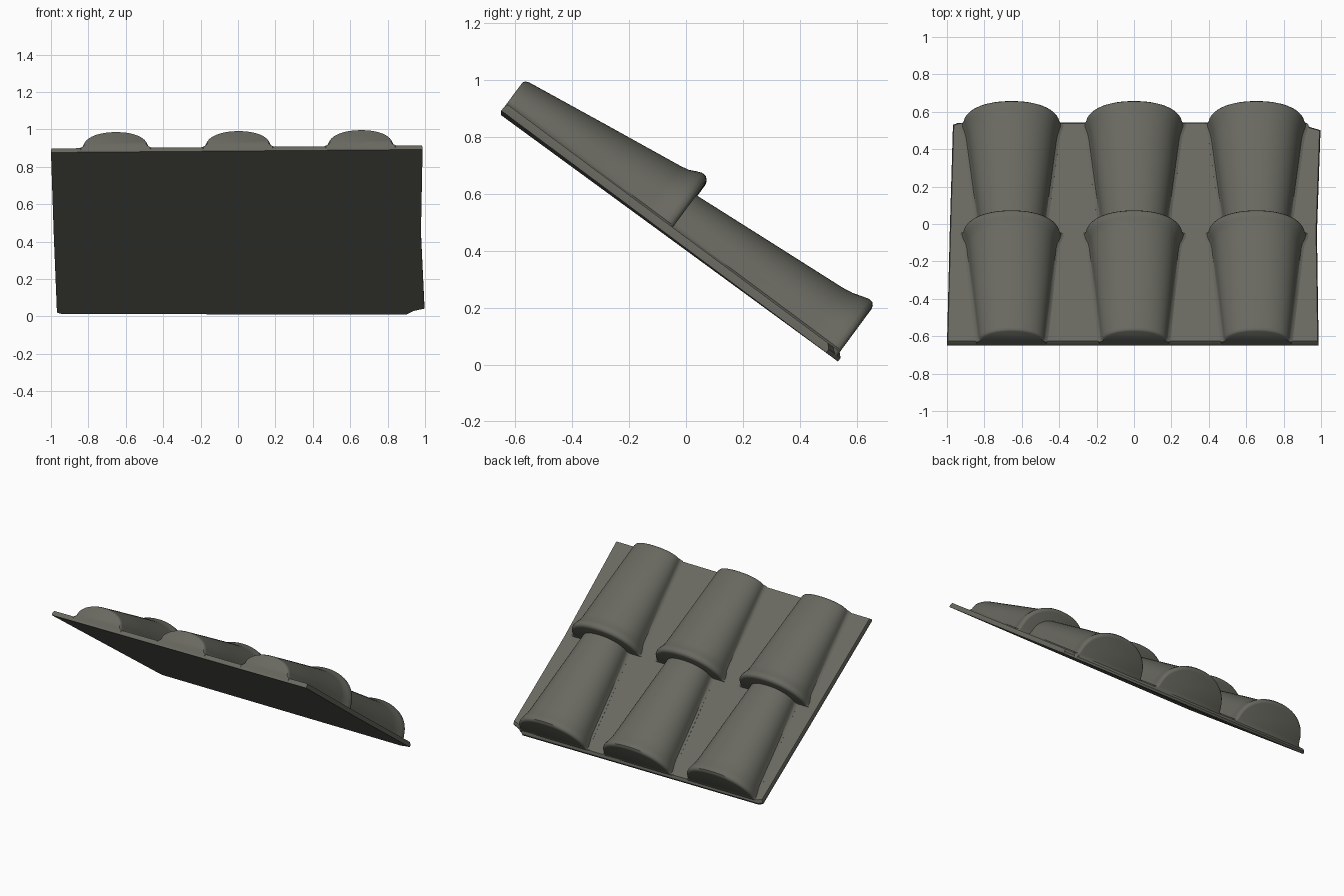
import bpy, bmesh, math
from mathutils import Vector

if "Cube" in bpy.data.objects:
    bpy.data.objects.remove(bpy.data.objects["Cube"])

# Roof frame: u runs down the slope, n is perpendicular to it
ORIGIN = Vector((0, -0.65, 0.885))
DOWN = Vector((0, 0.805, -0.594))
NORMAL = Vector((0, 0.594, 0.805))

clay = bpy.data.materials.new("grey_clay")
clay.diffuse_color = (0.14, 0.14, 0.118, 1)
clay.use_nodes = True
clay.node_tree.nodes["Principled BSDF"].inputs["Base Color"].default_value = clay.diffuse_color


def place(x, u, n):
    p = ORIGIN + DOWN * u + NORMAL * n
    p.x = x
    p.z += 0.008 * x * (1 - u / 1.5)      # slight lean of the upper edge
    return p


def loft(name, rings):
    """Skin closed rings of (x, u, n) points and cap both ends."""
    bm = bmesh.new()
    loops = [[bm.verts.new(place(*p)) for p in ring] for ring in rings]
    for a, b in zip(loops, loops[1:]):
        for i in range(len(a)):
            j = (i + 1) % len(a)
            bm.faces.new((a[i], a[j], b[j], b[i]))
    bm.faces.new(loops[0])
    bm.faces.new(loops[-1])
    bmesh.ops.recalc_face_normals(bm, faces=bm.faces)
    me = bpy.data.meshes.new(name)
    bm.to_mesh(me)
    bm.free()
    for f in me.polygons:
        f.use_smooth = True
    me.set_sharp_from_angle(angle=math.radians(40))
    me.materials.append(clay)
    ob = bpy.data.objects.new(name, me)
    bpy.context.collection.objects.link(ob)
    return ob


def arch(cx, u, w, h, steps=28):
    """Half-round tile section with a small flared foot on each side."""
    pts = [(cx + w + 0.02, u, 0.004), (cx + w + 0.02, u, 0.031),
           (cx + w + 0.006, u, 0.038)]
    for i in range(1, steps):
        t = math.pi * i / steps
        c, s = math.cos(t), math.sin(t)
        x = math.copysign(abs(c) ** 0.93, c) * w
        pts.append((cx + x, u, 0.035 + (h - 0.035) * s ** 0.93))
    pts += [(cx - w - 0.006, u, 0.038), (cx - w - 0.02, u, 0.031),
            (cx - w - 0.02, u, 0.004)]
    return pts


# Base slab with slightly uneven corners and a clipped lower right corner
bottom = [(-1.0, 0.0), (-0.985, 0.75), (-0.968, 1.455), (-0.94, 1.468),
          (0.90, 1.472), (0.94, 1.44), (0.997, 1.42), (0.978, 0.75), (0.987, 0.0)]
loft("base_slab", [[(x, u, 0.0) for x, u in bottom],
                   [(x, u, 0.015) for x, u in bottom],
                   [(x * 0.995, 0.006 + u * 0.985, 0.031) for x, u in bottom]])

# Tile profiles: (distance down slope, half width, height), flared lip at the end
upper = [(0.0, 0.165, 0.128), (0.006, 0.172, 0.136), (0.02, 0.176, 0.141),
         (0.32, 0.205, 0.182), (0.62, 0.233, 0.222), (0.65, 0.239, 0.228),
         (0.675, 0.25, 0.240), (0.695, 0.257, 0.248), (0.712, 0.258, 0.247),
         (0.722, 0.252, 0.238), (0.726, 0.244, 0.226)]
lower = [(0.66, 0.162, 0.166), (0.73, 0.168, 0.173), (1.02, 0.200, 0.195),
         (1.33, 0.234, 0.218), (1.37, 0.240, 0.224), (1.405, 0.250, 0.235),
         (1.43, 0.257, 0.242), (1.445, 0.257, 0.240), (1.454, 0.251, 0.230),
         (1.457, 0.243, 0.218)]

for col, cx in (("left", -0.655), ("middle", 0.0), ("right", 0.655)):
    for row, prof in (("upper", upper), ("lower", lower)):
        loft(f"{row}_{col}_tile", [arch(cx, u, w, h) for u, w, h in prof])
